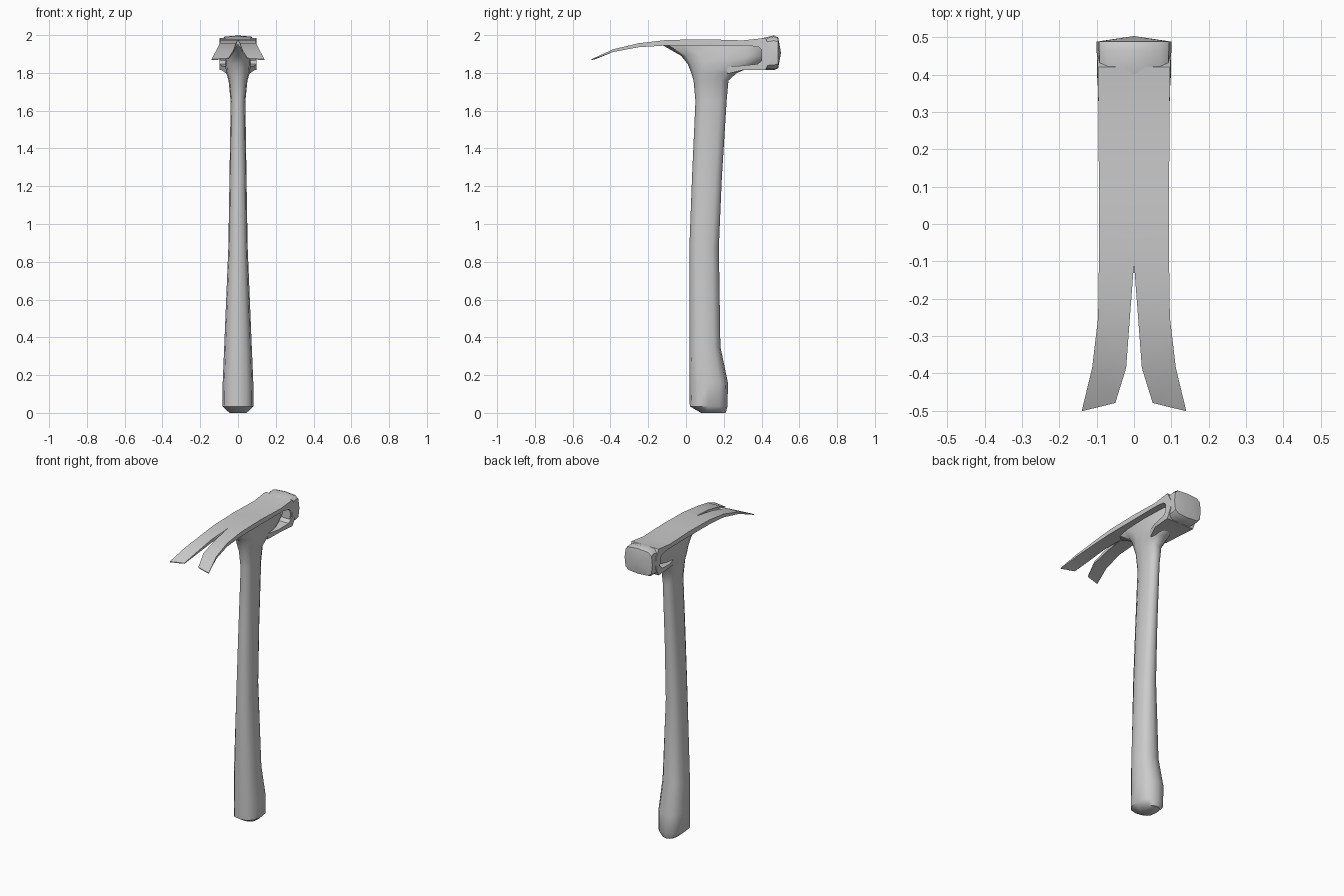
import bpy, bmesh, math

cube = bpy.data.objects.get("Cube")
if cube:
    bpy.data.objects.remove(cube, do_unlink=True)

steel = bpy.data.materials.new("plain grey")
steel.use_nodes = True
GREY = (0.6, 0.6, 0.6, 1)
steel.diffuse_color = GREY
steel.node_tree.nodes["Principled BSDF"].inputs["Base Color"].default_value = GREY


def finish(bm, name, angle):
    bmesh.ops.recalc_face_normals(bm, faces=bm.faces)
    mesh = bpy.data.meshes.new(name)
    bm.to_mesh(mesh)
    bm.free()
    mesh.materials.append(steel)
    obj = bpy.data.objects.new(name, mesh)
    bpy.context.collection.objects.link(obj)
    bpy.ops.object.select_all(action="DESELECT")
    obj.select_set(True)
    bpy.context.view_layer.objects.active = obj
    bpy.ops.object.shade_smooth_by_angle(angle=math.radians(angle))
    return obj


def loft(name, rings, angle, tip=None):
    """Skin closed rings of points; an optional tip closes the last ring."""
    bm = bmesh.new()
    rows = [[bm.verts.new(p) for p in ring] for ring in rings]
    n = len(rows[0])
    for a, b in zip(rows, rows[1:]):
        for i in range(n):
            bm.faces.new((a[i], a[(i + 1) % n], b[(i + 1) % n], b[i]))
    bm.faces.new(rows[0])
    if tip:
        t = bm.verts.new(tip)
        for i in range(n):
            bm.faces.new((rows[-1][i], rows[-1][(i + 1) % n], t))
    else:
        bm.faces.new(rows[-1])
    return finish(bm, name, angle)


def oval(power, sides=12):
    """Unit rounded outline; a low power makes it squarer."""
    out = []
    for i in range(sides):
        a = math.tau * i / sides
        c, s = math.cos(a), math.sin(a)
        out.append((math.copysign(abs(c) ** power, c), math.copysign(abs(s) ** power, s)))
    return out


# Handle and flared neck: height, front y, back y, half width
handle = [
    (0.0, 0.08, 0.21, 0.045), (0.035, 0.02, 0.22, 0.083), (0.16, 0.018, 0.222, 0.081),
    (0.35, 0.018, 0.182, 0.073), (0.88, 0.018, 0.174, 0.051), (1.25, 0.032, 0.19, 0.045),
    (1.65, 0.05, 0.215, 0.039), (1.76, 0.04, 0.225, 0.05), (1.80, 0.028, 0.27, 0.062),
    (1.845, 0.01, 0.38, 0.068), (1.89, -0.025, 0.43, 0.066), (1.95, -0.13, 0.44, 0.055),
]
loft("handle", [[(w * c, (f + b) / 2 + (b - f) / 2 * s, z) for c, s in oval(0.8)]
                for z, f, b, w in handle], 50)

# Striking head: y, bottom, top, half width
poll = [(0.40, 1.815, 1.983, 0.097), (0.465, 1.814, 1.998, 0.1), (0.488, 1.825, 1.988, 0.1)]
loft("striking_head", [[(w * c, y, (lo + hi) / 2 + (hi - lo) / 2 * s) for c, s in oval(0.5)]
                       for y, lo, hi, w in poll], 40, (0, 0.503, 1.907))

# Claw plate that curls round the side pocket: upper y, z, lower y, z, inner x, outer x
plate = [
    (-0.49, 1.878, -0.49, 1.873, 0.05, 0.14), (-0.385, 1.925, -0.385, 1.911, 0.021, 0.112),
    (-0.25, 1.957, -0.25, 1.936, 0.011, 0.096), (-0.105, 1.974, -0.105, 1.945, 0, 0.094),
    (0.1, 1.978, 0.1, 1.946, 0, 0.094), (0.3, 1.972, 0.33, 1.945, 0, 0.095),
    (0.42, 1.985, 0.385, 1.936, 0, 0.097), (0.45, 1.93, 0.412, 1.91, 0, 0.099),
    (0.45, 1.87, 0.412, 1.875, 0, 0.099), (0.42, 1.815, 0.38, 1.847, 0, 0.098),
    (0.3, 1.815, 0.29, 1.838, 0, 0.088), (0.22, 1.795, 0.21, 1.832, 0, 0.06),
]
bm = bmesh.new()
rows = []
for yu, zu, yl, zl, xi, xo in plate:
    skew = 0.011 if yu < -0.45 else 0
    rows.append([bm.verts.new(p) for p in (
        (xi, yu + skew, zu), (xo, yu - skew, zu - skew / 2),
        (xo, yl - skew, zl - skew / 2), (xi, yl + skew, zl))])
for a, b in zip(rows, rows[1:]):
    for i in range(4):
        j = (i + 1) % 4
        if i == 3 and a[0].co.x + b[0].co.x == 0:
            continue  # no wall on the centre line
        bm.faces.new((a[i], a[j], b[j], b[i]))
bm.faces.new(rows[0])
bm.faces.new(rows[-1])
claw = finish(bm, "claw_plate", 30)
mirror = claw.modifiers.new("mirror", "MIRROR")
mirror.use_clip = True
claw.modifiers.move(len(claw.modifiers) - 1, 0)
